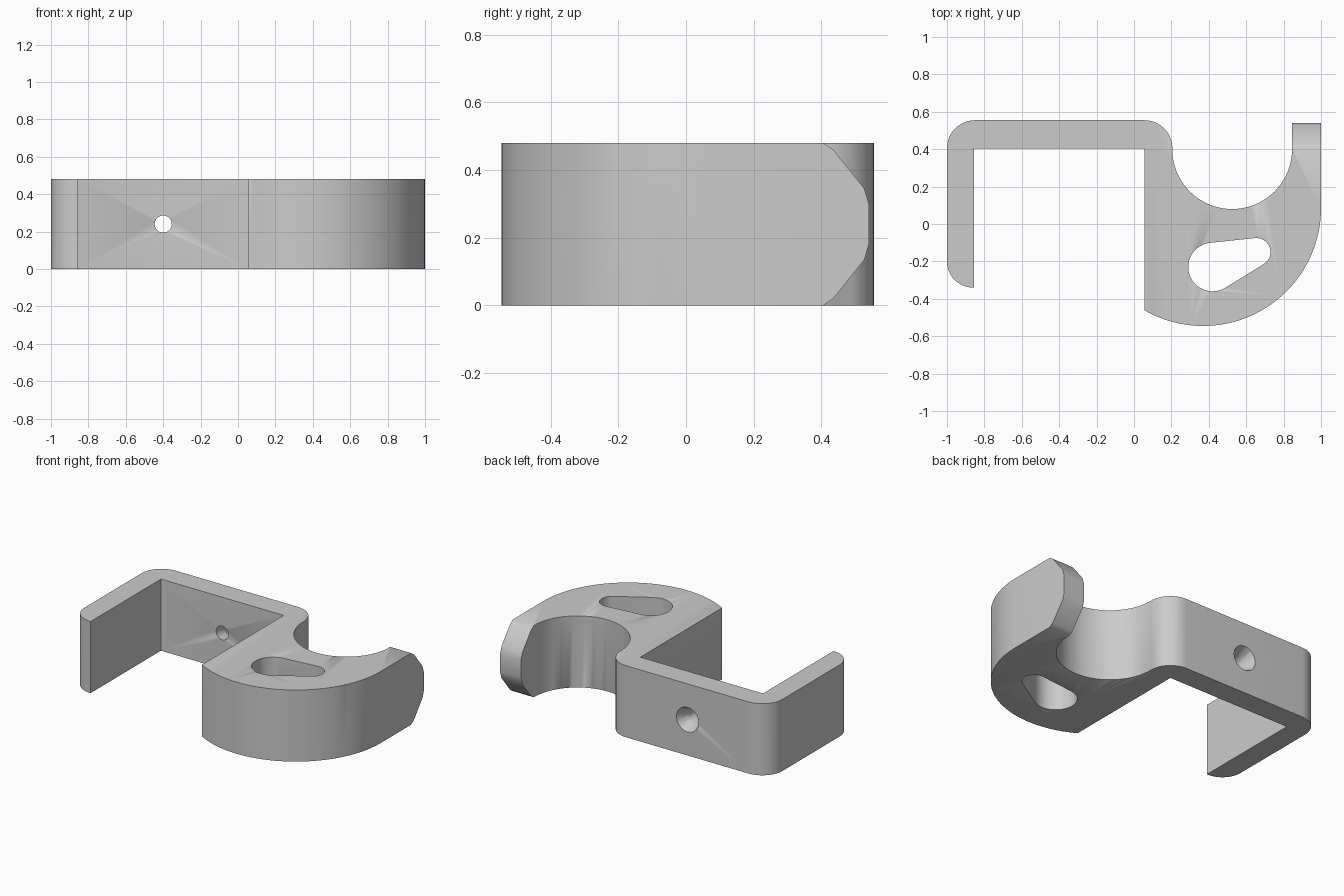
import bpy, bmesh
from math import sin, cos, radians, atan2, acos, hypot, degrees
from mathutils import Matrix, Vector

cube = bpy.data.objects.get("Cube")
if cube:
    bpy.data.objects.remove(cube, do_unlink=True)

H = 0.48  # thickness of the bracket

grey = bpy.data.materials.new("plain grey")
grey.use_nodes = True
colour = (0.6, 0.6, 0.6, 1)
grey.diffuse_color = colour
grey.node_tree.nodes["Principled BSDF"].inputs["Base Color"].default_value = colour


def arc(cx, cy, r, start, end, steps):
    angles = [radians(start + (end - start) * i / steps) for i in range(steps + 1)]
    return [(cx + r * cos(a), cy + r * sin(a)) for a in angles]


def prism(name, outline, low, high, along_x=False):
    """Extrude a 2D outline along z, or a (y, z) outline along x."""
    bm = bmesh.new()
    place = (lambda p: (low, *p)) if along_x else (lambda p: (*p, low))
    face = bm.faces.new([bm.verts.new(place(p)) for p in outline])
    new = bmesh.ops.extrude_face_region(bm, geom=[face])["geom"]
    move = Vector((high - low, 0, 0) if along_x else (0, 0, high - low))
    bmesh.ops.translate(bm, vec=move, verts=[v for v in new if isinstance(v, bmesh.types.BMVert)])
    return finish(name, bm)


def finish(name, bm):
    bmesh.ops.recalc_face_normals(bm, faces=bm.faces)
    mesh = bpy.data.meshes.new(name)
    bm.to_mesh(mesh)
    bm.free()
    mesh.materials.append(grey)
    obj = bpy.data.objects.new(name, mesh)
    bpy.context.collection.objects.link(obj)
    return obj


def cone(name, x, y, z, r_front, r_back, depth):
    """Round cutter lying along y."""
    bm = bmesh.new()
    turn = Matrix.Translation((x, y, z)) @ Matrix.Rotation(radians(-90), 4, "X")
    bmesh.ops.create_cone(bm, cap_ends=True, segments=20, radius1=r_front,
                          radius2=r_back, depth=depth, matrix=turn)
    return finish(name, bm)


# Hook outline: clip arm, body, round bottom, hook tip, cradle, back plate
outline = [(-0.855, -0.34), (-0.855, 0.405), (0.055, 0.405)]
outline += arc(0.37, 0.085, 0.63, 240, 360, 40)
outline += [(1, 0.54), (0.845, 0.54)]
outline += arc(0.525, 0.4, 0.32, 0, -180, 40)
outline += arc(0.055, 0.405, 0.15, 4, 90, 12)
outline += arc(-0.85, 0.405, 0.15, 90, 180, 12)
outline += arc(-0.86, -0.2, 0.14, 180, 270, 12)
bracket = prism("hook_bracket", outline, 0, H)

# Teardrop slot: hull of a large and a small circle
a, b, ra, rb = Vector((0.42, -0.23)), Vector((0.655, -0.15)), 0.13, 0.075
d = b - a
heading = degrees(atan2(d.y, d.x))
spread = degrees(acos((ra - rb) / hypot(d.x, d.y)))
slot = arc(*a, ra, heading + spread, heading + 360 - spread, 24)
slot += arc(*b, rb, heading - spread, heading + spread, 14)
cutters = [prism("slot_cutter", slot, -0.1, H + 0.1)]

# Countersunk screw hole through the back plate
cutters.append(cone("screw_hole_cutter", -0.4, 0.48, H / 2, 0.046, 0.046, 0.4))
cutters.append(cone("countersink_cutter", -0.4, 0.52, H / 2, 0.046, 0.085, 0.08))

# Sloped corners of the hook tip, above and below
corner = [(0.405, 0.5), (0.405, 0.48), (0.435, 0.46), (0.527, 0.345), (0.54, 0.3), (0.7, 0.3), (0.7, 0.5)]
cutters.append(prism("upper_tip_cutter", corner, 0.75, 1.1, True))
cutters.append(prism("lower_tip_cutter", [(y, H - z) for y, z in corner], 0.75, 1.1, True))

for cutter in cutters:
    cutter.hide_render = True
    cutter.hide_set(True)
    cut = bracket.modifiers.new(cutter.name, "BOOLEAN")
    cut.operation = "DIFFERENCE"
    cut.solver = "EXACT"
    cut.object = cutter

# Softened edges
soft = bracket.modifiers.new("soft_edges", "BEVEL")
soft.width = 0.012
soft.segments = 2
soft.limit_method = "ANGLE"
soft.angle_limit = radians(40)

# Bake the cuts, then drop the cutters
bpy.context.view_layer.update()
graph = bpy.context.evaluated_depsgraph_get()
baked = bpy.data.meshes.new_from_object(bracket.evaluated_get(graph))
bracket.modifiers.clear()
bracket.data = baked
for cutter in cutters:
    bpy.data.objects.remove(cutter, do_unlink=True)

bpy.ops.object.select_all(action="DESELECT")
bracket.select_set(True)
bpy.context.view_layer.objects.active = bracket
bpy.ops.object.shade_smooth_by_angle(angle=radians(35))
